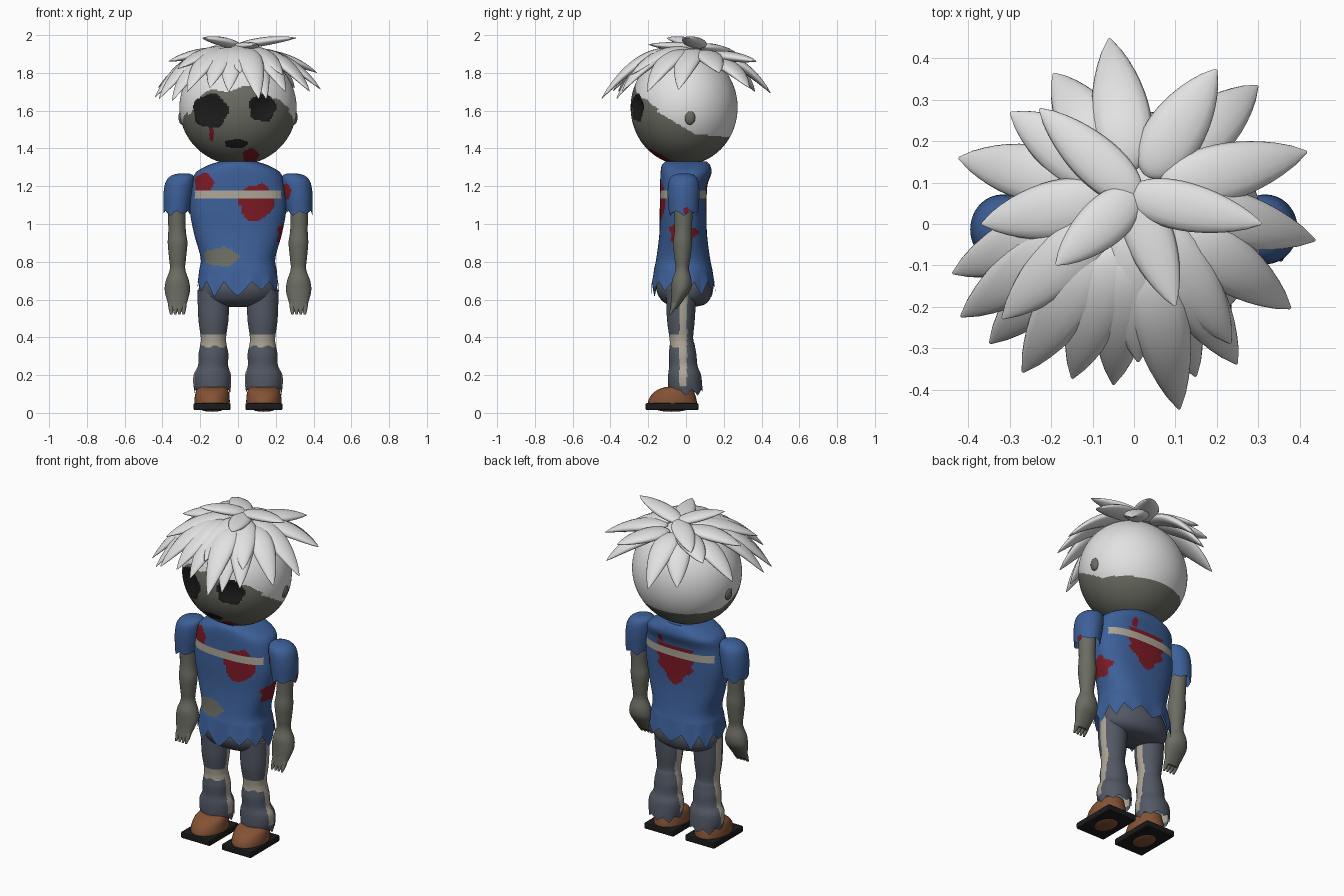
import bpy, bmesh
from math import sin, cos, pi, sqrt, atan2
from mathutils import Vector, Matrix

old = bpy.data.objects.get("Cube")
if old:
    bpy.data.objects.remove(old)

PALETTE = {
    "white_hair": (0.76, 0.76, 0.76),
    "grey_skin": (0.145, 0.152, 0.122),
    "hollow_black": (0.012, 0.012, 0.012),
    "blood_red": (0.2, 0.01, 0.018),
    "shirt_blue": (0.046, 0.115, 0.315),
    "cream_cloth": (0.42, 0.38, 0.31),
    "trouser_slate": (0.085, 0.098, 0.128),
    "shoe_brown": (0.23, 0.085, 0.035),
    "sole_black": (0.011, 0.011, 0.012),
}
MATS = {}
for label, rgb in PALETTE.items():
    m = bpy.data.materials.new(label)
    m.use_nodes = True
    m.diffuse_color = (*rgb, 1)
    m.node_tree.nodes["Principled BSDF"].inputs["Base Color"].default_value = (*rgb, 1)
    MATS[label] = m


def finish(bm, name, paint, smooth=True):
    """Turn a bmesh into an object; paint is a colour name or a rule on face centres."""
    bmesh.ops.recalc_face_normals(bm, faces=bm.faces[:])
    mesh = bpy.data.meshes.new(name)
    slots = []
    for f in bm.faces:
        label = paint if isinstance(paint, str) else paint(f.calc_center_median())
        if label not in slots:
            slots.append(label)
            mesh.materials.append(MATS[label])
        f.material_index = slots.index(label)
        f.smooth = smooth and len(f.verts) < 5
    bm.to_mesh(mesh)
    bm.free()
    ob = bpy.data.objects.new(name, mesh)
    bpy.context.collection.objects.link(ob)
    return ob


def bridge(bm, rings):
    for a, b in zip(rings, rings[1:]):
        for j in range(len(a)):
            k = (j + 1) % len(a)
            bm.faces.new((a[j], a[k], b[k], b[j]))


def spline(keys, steps):
    """Smooth the key sections with a Catmull-Rom curve."""
    pts = [Vector(k) for k in keys]
    pts = [pts[0]] + pts + [pts[-1]]
    out = []
    for a, b, c, d in zip(pts, pts[1:], pts[2:], pts[3:]):
        for i in range(steps):
            t = i / steps
            out.append(b + (c - a) * t / 2 + (a * 2 - b * 5 + c * 4 - d) * t * t / 2
                       + (b * 3 - a - c * 3 + d) * t ** 3 / 2)
    return out + [pts[-1]]


def tube(name, keys, paint, seg=32, steps=6, side=1, hem=0, teeth=9, power=1):
    """Loft of oval sections (z, x, y, rx, ry) from top down, with an optional torn hem."""
    bm = bmesh.new()
    sections = spline(keys, steps)
    n = len(sections) - 1
    rings = []
    for i, (z, cx, cy, rx, ry) in enumerate(sections):
        drop = hem * max(0, (i / n - 0.85) / 0.15)
        ring = []
        for j in range(seg):
            a = 2 * pi * j / seg
            c, s = cos(a), sin(a)
            wave = (teeth * j / seg) % 1
            tooth = abs(2 * wave - 1) * (0.75 + 0.25 * sin(3 * a + 1))
            x = cx * side + rx * abs(c) ** power * (1 if c > 0 else -1)
            y = cy + ry * abs(s) ** power * (1 if s > 0 else -1)
            ring.append(bm.verts.new((x, y, z - drop * tooth)))
        rings.append(ring)
    bridge(bm, rings)
    bm.faces.new(rings[0])
    if not hem:
        bm.faces.new(rings[-1])
    return finish(bm, name, paint)


def ball(name, centre, radii, paint, u=32, v=20):
    bm = bmesh.new()
    place = Matrix.Translation(centre) @ Matrix.Diagonal((*radii, 1))
    bmesh.ops.create_uvsphere(bm, u_segments=u, v_segments=v, radius=1, matrix=place)
    return finish(bm, name, paint)


def blob(u, v, cu, cv, ru, rv, wobble=0.12, lobes=5):
    """True inside a ragged oval patch."""
    p, q = (u - cu) / ru, (v - cv) / rv
    return p * p + q * q < 1 + wobble * sin(lobes * atan2(q, p) + 1)


# Head with painted face, hairline, eye hollows and blood
HEAD, HEAD_R = Vector((0, -0.01, 1.617)), (0.31, 0.283, 0.304)
HAIRLINE = [(-0.3, 1.74), (-0.22, 1.67), (-0.18, 1.61), (0.05, 1.475), (0.3, 1.455)]


def hairline(y):
    for (y0, z0), (y1, z1) in zip(HAIRLINE, HAIRLINE[1:]):
        if y <= y1:
            return z0 + (z1 - z0) * (y - y0) / (y1 - y0)
    return z1


def head_paint(p):
    x, y, z = p
    if y < 0:
        if blob(x, z, -0.145, 1.598, 0.093, 0.09) or blob(x, z, 0.13, 1.615, 0.072, 0.075):
            return "hollow_black"
        if blob(x, z, -0.01, 1.425, 0.06, 0.024):
            return "hollow_black"
        if blob(x, z, 0.068, 1.362, 0.043, 0.038) or blob(x, z, -0.14, 1.49, 0.013, 0.055):
            return "blood_red"
    ragged = 0.02 * sin(30 * x) * (y < -0.15)
    return "white_hair" if z > hairline(y) + ragged else "grey_skin"


head = ball("head", HEAD, HEAD_R, head_paint, 200, 140)
for v in head.data.vertices:
    if v.co.y < 0:
        for ex, ez, er in ((-0.145, 1.6, 0.085), (0.13, 1.615, 0.068)):
            d = ((v.co.x - ex) ** 2 + (v.co.z - ez) ** 2) / er ** 2
            v.co.y += 0.025 * max(0, 1 - d)

# Hair: layers of flattened, pointed locks around the crown
LAYERS = [  # share of the reach where locks start, lift, half width, tips
    (-0.05, -0.01, 0.062, [(-.23, .28, 1.89), (.31, 0, 1.985), (-.19, -.1, 1.985),
                           (.1, -.2, 1.95)]),
    (0.15, 0.0, 0.074, [(.2, .375, 1.86), (-.37, 0, 1.86), (-.32, -.23, 1.82), (.01, -.335, 1.8),
                        (.235, -.29, 1.79), (.44, -.04, 1.71), (-.06, .45, 1.69),
                        (-.3, .27, 1.84), (.42, .175, 1.8)]),
    (0.27, -0.01, 0.073, [(-.44, -.12, 1.67), (-.42, -.225, 1.66), (-.35, -.29, 1.65),
                          (-.27, -.36, 1.7), (-.15, -.375, 1.72), (-.05, -.39, 1.7),
                          (.11, -.45, 1.66), (.15, -.37, 1.66), (.25, -.34, 1.7),
                          (.38, -.205, 1.7), (-.425, .16, 1.72), (-.195, .365, 1.7),
                          (.3, .335, 1.72)]),
]
bm = bmesh.new()
CROWN = Vector((0, 0.07, 0))
for share, lift, width, tips in LAYERS:
    for tip in map(Vector, tips):
        base = CROWN.lerp(tip, share)
        dome = 1 - (base.x / HEAD_R[0]) ** 2 - ((base.y - HEAD.y) / HEAD_R[1]) ** 2
        base.z = HEAD.z + HEAD_R[2] * sqrt(dome) + (0.03 if share < 0 else 0.005)
        mid = (base + tip) / 2
        mid.z = max(base.z, tip.z) + lift
        across = Vector((base.y - tip.y, tip.x - base.x, 0)).normalized()
        rings = []
        for i in range(17):
            t = 0.002 + 0.99 * (i / 16) ** 1.5
            p = base * (1 - t) ** 2 + mid * 2 * t * (1 - t) + tip * t * t
            along = ((mid - base) * (1 - t) + (tip - mid) * t).normalized()
            up = along.cross(across)
            r = width * 2.3 * sqrt(t) * (1 - t) ** 0.82
            rings.append([bm.verts.new(p + across * r * cos(a) + up * r * 0.4 * sin(a))
                          for a in (2 * pi * j / 14 for j in range(14))])
        bridge(bm, rings)
        bm.faces.new(rings[0])
        bm.faces.new(rings[-1])
finish(bm, "hair_locks", "white_hair")


# Torn shirt with strap, blood stains and a hole
def shirt_paint(p):
    x, y, z = p
    if abs(z - 1.158) < 0.022 and abs(x) < 0.228:
        return "cream_cloth"
    if y < 0 and (blob(x, z, -0.18, 1.215, 0.05, 0.055)
                  or blob(x, z, 0.095, 1.11, 0.094, 0.09, 0.15, 3)
                  or blob(x, z, 0.125, 1.18, 0.035, 0.035)):
        return "blood_red"
    if y > 0 and z < 1.2 and abs(x) < 0.115 * min(1, (z - 0.955) / 0.12) + 0.01 * sin(z * 90):
        return "blood_red"
    if y > 0 and blob(x, z, 0.09, 1.23, 0.02, 0.025):
        return "blood_red"
    if x > 0.15 and blob(y, z, -0.015, 0.95, 0.072, 0.058, 0.3):
        return "blood_red"
    if y < 0 and blob(x, z, -0.088, 0.825, 0.093, 0.05):
        return "grey_skin"
    return "shirt_blue"


tube("shirt", [(1.33, 0, 0, .1, .11), (1.31, 0, 0, .16, .128), (1.27, 0, 0, .225, .135),
               (1.2, 0, -.012, .245, .125), (1.08, 0, -.015, .255, .124),
               (.95, 0, -.015, .233, .126), (.82, 0, -.015, .198, .142),
               (.75, 0, -.015, .207, .157), (.695, 0, -.015, .218, .17)],
     shirt_paint, seg=168, steps=14, hem=0.085, teeth=12, power=0.8)
tube("trouser_seat", [(.76, 0, -.01, .17, .12), (.67, 0, -.01, .206, .148),
                      (.61, 0, -.005, .2, .135), (.575, 0, 0, .15, .1),
                      (.56, 0, 0, .05, .04)], "trouser_slate", seg=48)


def sleeve_paint(p):
    stained = (p.y < 0 and blob(p.x, p.z, 0.25, 1.17, 0.03, 0.045)
               or p.x > 0.36 and blob(p.y, p.z, 0, 1.07, 0.015, 0.02))
    return "blood_red" if stained else "shirt_blue"


def leg_paint(p):
    if p.y < -0.035 and 0.35 + 0.006 * sin(p.x * 90) < p.z < 0.413:
        return "cream_cloth"
    if abs(p.y + 0.015) < 0.02 and p.z > 0.14:
        return "cream_cloth"
    return "trouser_slate"


for side, word in ((1, "left"), (-1, "right")):
    ball(word + "_ear", (side * 0.295, 0.02, 1.565), (0.02, 0.03, 0.04), "grey_skin", 20, 12)

    # Arm, sleeve and fingers
    tube(word + "_sleeve", [(1.268, .287, -.01, .025, .025), (1.255, .295, -.012, .06, .06),
                            (1.22, .308, -.013, .076, .08), (1.15, .318, -.013, .077, .084),
                            (1.07, .325, -.013, .068, .078)],
         sleeve_paint, seg=60, steps=8, side=side, hem=0.028, teeth=6)
    tube(word + "_arm", [(1.15, .325, -.012, .05, .055), (.98, .323, -.015, .046, .046),
                         (.9, .32, -.018, .052, .05), (.82, .32, -.019, .045, .042),
                         (.76, .32, -.02, .041, .036), (.7, .321, -.022, .061, .052),
                         (.65, .321, -.027, .067, .05), (.6, .321, -.045, .056, .034),
                         (.55, .321, -.067, .04, .018)], "grey_skin", side=side)
    for k in range(4):
        x = 0.288 + 0.022 * k
        tube(f"{word}_finger_{k + 1}", [(.6, x, -.048, .015, .018), (.56, x, -.065, .015, .015),
                                        (.522, x, -.085, .006, .006)],
             "grey_skin", seg=12, steps=4, side=side)

    # Trouser leg with knee patch, side stripes and a loose cuff
    tube(word + "_trouser_leg", [(.65, .13, -.025, .085, .08), (.5, .13, -.027, .08, .074),
                                 (.4, .13, -.025, .067, .063), (.36, .13, -.02, .07, .066),
                                 (.31, .13, -.018, .079, .073), (.25, .132, -.014, .08, .075),
                                 (.205, .136, -.008, .098, .086), (.16, .137, -.005, .1, .09),
                                 (.125, .136, -.002, .093, .09)],
         leg_paint, seg=72, steps=10, side=side, hem=0.035, teeth=8)

    # Shoe on a flat sole plate
    tube(word + "_shoe", [(.137, .135, -.035, .07, .075), (.118, .136, -.058, .085, .1),
                          (.085, .137, -.069, .092, .121), (.05, .137, -.072, .093, .13),
                          (.03, .137, -.072, .085, .12)], "shoe_brown", side=side)
    ball(word + "_shoe_underside", (side * .137, -.075, .022), (.062, .085, .016), "shoe_brown")
    bm = bmesh.new()
    plate = Matrix.Translation((side * .137, -.074, .033)) @ Matrix.Diagonal((.196, .28, .038, 1))
    bmesh.ops.create_cube(bm, size=1, matrix=plate)
    sole = finish(bm, word + "_sole", "sole_black", smooth=False)
    bevel = sole.modifiers.new("soft_edge", "BEVEL")
    bevel.width, bevel.segments = 0.008, 2
